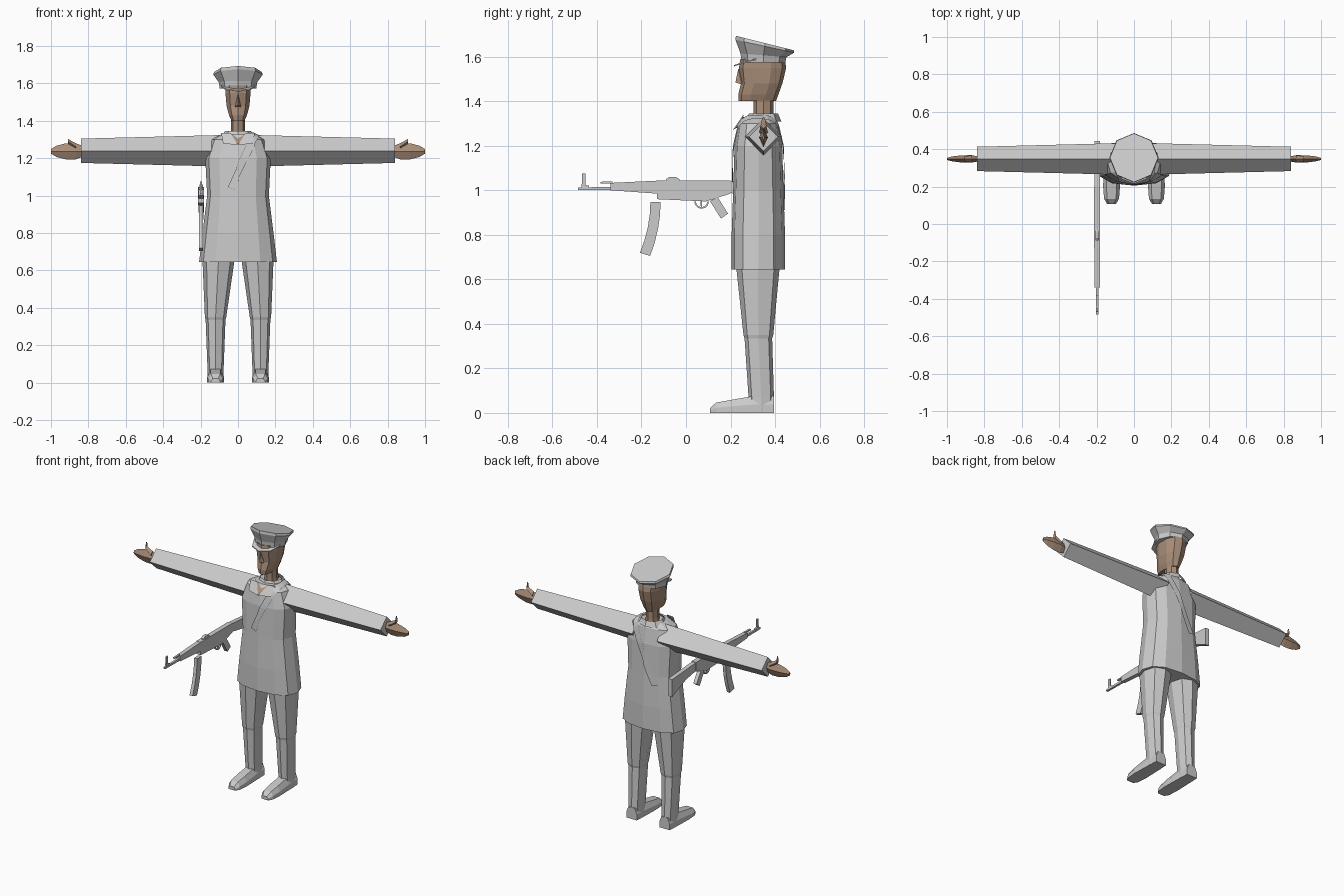
import bpy, bmesh
from math import sin, cos, pi, copysign
from mathutils import Vector

if "Cube" in bpy.data.objects:
    bpy.data.objects.remove(bpy.data.objects["Cube"])

SPINE = 0.325     # depth of the body's centre line
ARM_Y = 0.348     # depth of the arms
ARM_Z = 1.24      # height of the arms
GUN_X = -0.197    # side position of the rifle
SIDES = (("left", 1), ("right", -1))


def material(name, *rgb):
    mat = bpy.data.materials.new(name)
    mat.use_nodes = True
    mat.diffuse_color = (*rgb, 1)
    bsdf = mat.node_tree.nodes["Principled BSDF"]
    bsdf.inputs["Base Color"].default_value = (*rgb, 1)
    bsdf.inputs["Roughness"].default_value = 0.8
    return mat


GREY = material("grey cloth", 0.6, 0.6, 0.6)
SKIN = material("brown skin", 0.4, 0.27, 0.19)


def add_object(name, bm, mat):
    bmesh.ops.recalc_face_normals(bm, faces=bm.faces)
    mesh = bpy.data.meshes.new(name)
    bm.to_mesh(mesh)
    bm.free()
    mesh.materials.append(mat)
    ob = bpy.data.objects.new(name, mesh)
    bpy.context.scene.collection.objects.link(ob)
    return ob


def loft(name, rings, mat=GREY, closed=True, caps=True):
    """Skin a row of equal point rings; open rings give a ribbon."""
    bm = bmesh.new()
    rows = [[bm.verts.new(point) for point in ring] for ring in rings]
    count = len(rows[0])
    for row, after in zip(rows, rows[1:]):
        for i in range(count if closed else count - 1):
            j = (i + 1) % count
            bm.faces.new((row[i], row[j], after[j], after[i]))
    if closed and caps:
        bm.faces.new(rows[0])
        bm.faces.new(rows[-1])
    return add_object(name, bm, mat)


def hull(name, points, mat):
    bm = bmesh.new()
    for point in points:
        bm.verts.new(point)
    bmesh.ops.convex_hull(bm, input=bm.verts)
    return add_object(name, bm, mat)


def oval(z, width, depth, x=0, y=SPINE, sides=8, power=1.0, tilt=0.0):
    """Level ring; a low power squares it, tilt lowers its back."""
    def soft(value):
        return copysign(abs(value) ** power, value) if abs(value) > 1e-6 else 0
    ring = []
    for i in range(sides):
        angle = 2 * pi * i / sides
        dy = depth * soft(cos(angle))
        ring.append((x + width * soft(sin(angle)), y + dy, z - tilt * dy))
    return ring


def diamond(x, z, radius, flat=1.0):
    """Upright four-sided ring across an arm."""
    corners = [i * pi / 2 for i in range(4)]
    return [(x, ARM_Y + radius * flat * sin(a), z + radius * cos(a)) for a in corners]


def rect(x, y, z, half_x, half_y=0, half_z=0):
    """Rectangle lying across y or z, depending on which half size is given."""
    corners = ((-1, -1), (1, -1), (1, 1), (-1, 1))
    return [(x + half_x * i, y + half_y * j, z + half_z * j) for i, j in corners]


def bar(name, half_x, *stations):
    """Rifle part running along y through stations of (y, bottom, top)."""
    return loft(name, [rect(GUN_X, y, (low + top) / 2, half_x, half_z=(top - low) / 2)
                       for y, low, top in stations])


# Coat: flared skirt, waist, chest and sloping shoulders
coat = loft("coat", [oval(z, width, depth, sides=12, power=0.8) for z, width, depth in (
    (0.645, 0.208, 0.12), (0.8, 0.19, 0.12), (1, 0.165, 0.113),
    (1.2, 0.175, 0.107), (1.3, 0.14, 0.09), (1.33, 0.085, 0.07))])

# Collar, lapels and open neckline
loft("collar", [oval(1.31, 0.095, 0.08, y=ARM_Y), oval(1.345, 0.07, 0.065, y=ARM_Y)], caps=False)
hull("neckline", [(-0.05, 0.26, 1.33), (0.05, 0.26, 1.33), (0, 0.212, 1.275), (0, 0.3, 1.3)], SKIN)
for side, s in SIDES:
    loft(side + "_lapel", [[(s * 0.04, 0.255, 1.335), (s * 0.09, 0.26, 1.335)],
                           [(0, 0.21, 1.27), (s * 0.08, 0.225, 1.28)]], closed=False)

# Shoulder strap: a slanting half loop settled onto the coat
half_strap = Vector((0.02, 0, -0.006))
steps = 32
ribbon = []
for i in range(steps + 1):
    angle = 1.1 * pi * i / steps
    centre = Vector((0.14 * sin(angle) - 0.04, SPINE - 0.16 * cos(angle), 1.04 + 0.3 * sin(angle)))
    ribbon.append((centre - half_strap, centre + half_strap))
strap = loft("shoulder_strap", ribbon, closed=False)
wrap = strap.modifiers.new("follow_coat", "SHRINKWRAP")
wrap.target = coat
wrap.wrap_mode = "ABOVE_SURFACE"
wrap.offset = 0.008

# Neck, head and nose
loft("neck", [oval(1.28, 0.045, 0.055, y=ARM_Y), oval(1.35, 0.038, 0.045, y=ARM_Y),
              oval(1.43, 0.038, 0.045, y=ARM_Y)], SKIN)
loft("head", [oval(z, width, depth, y=y, sides=10, power=0.85) for z, width, depth, y in (
    (1.4, 0.036, 0.084, 0.32), (1.43, 0.05, 0.09, SPINE), (1.48, 0.064, 0.093, 0.34),
    (1.55, 0.07, 0.106, 0.344), (1.59, 0.07, 0.1, 0.344))], SKIN)
hull("nose", [(0, 0.235, 1.545), (0, 0.222, 1.485), (0, 0.27, 1.5),
              (-0.016, 0.25, 1.475), (0.016, 0.25, 1.475)], SKIN)

# Peaked cap: band, flared crown with a sloping top, slanted visor disc
brim = oval(1.606, 0.103, 0.103, y=ARM_Y, tilt=0.08)
loft("cap_band", [oval(1.573, 0.098, 0.098, y=ARM_Y), brim])
loft("cap_crown", [brim, oval(1.647, 0.132, 0.132, y=0.354, tilt=0.22),
                   oval(1.661, 0.128, 0.13, y=0.354, tilt=0.25)])
loft("cap_visor", [oval(z, 0.092, 0.085, y=0.3, tilt=-0.3) for z in (1.582, 1.588)])

for side, s in SIDES:
    # Diamond-section sleeve
    loft(side + "_sleeve", [diamond(s * 0.09, ARM_Z, 0.084), diamond(s * 0.84, ARM_Z, 0.065)])
    # Flat hand with a raised thumb
    loft(side + "_hand", [diamond(s * x, ARM_Z - 0.003, radius, 0.45) for x, radius in (
        (0.82, 0.025), (0.87, 0.044), (0.92, 0.043), (0.97, 0.03), (1, 0.012))], SKIN)
    loft(side + "_thumb", [diamond(s * x, z, radius) for x, z, radius in (
        (0.865, 1.26, 0.02), (0.91, 1.29, 0.013), (0.91, 1.325, 0.006))], SKIN)
    # Tapered trouser leg stepping in to the boot shaft
    loft(side + "_leg", [oval(z, width, depth, x=s * x, y=y, power=0.85)
                         for z, width, depth, x, y in (
        (0.68, 0.088, 0.1, 0.103, 0.323), (0.35, 0.057, 0.067, 0.12, SPINE),
        (0.335, 0.053, 0.062, 0.12, SPINE), (0.07, 0.043, 0.057, 0.12, 0.338),
        (0, 0.042, 0.057, 0.12, 0.338))])
    # Foot with a bevelled upper, narrowing to the toe
    upper = ((-1, 0), (1, 0), (1, 0.5), (0.6, 1), (-0.6, 1), (-1, 0.5))
    loft(side + "_foot", [[(s * 0.12 + half * i, y, top * j) for i, j in upper]
                          for y, half, top in (
        (0.395, 0.038, 0.075), (0.3, 0.042, 0.075), (0.2, 0.045, 0.058),
        (0.135, 0.04, 0.046), (0.108, 0.024, 0.022))])

# Rifle
bar("rifle_barrel", 0.007, (-0.485, 1.002, 1.012), (-0.33, 1, 1.016))
bar("rifle_gas_tube", 0.006, (-0.385, 1.03, 1.038), (-0.33, 1.03, 1.04))
bar("rifle_handguard", 0.014, (-0.34, 1, 1.033), (-0.13, 0.985, 1.043))
bar("rifle_receiver", 0.016, (-0.13, 0.96, 1.045), (0.09, 0.95, 1.045), (0.2, 0.985, 1.045))
bar("rifle_stock", 0.014, (0.2, 0.988, 1.042), (0.3, 0.97, 1.035), (0.445, 0.91, 1.025))
bar("front_sight_base", 0.006, (-0.47, 1.005, 1.028), (-0.435, 1.005, 1.02))
bar("front_sight_post", 0.005, (-0.468, 1.01, 1.075), (-0.452, 1.01, 1.075))
bar("rear_sight", 0.01, (-0.09, 1.04, 1.05), (-0.075, 1.04, 1.06),
    (-0.045, 1.04, 1.06), (-0.03, 1.04, 1.05))
loft("rifle_grip", [rect(GUN_X, 0.125, 0.96, 0.012, 0.018, 0.008),
                    rect(GUN_X, 0.173, 0.884, 0.012, 0.016, 0.011)])
bar("trigger", 0.004, (0.065, 0.93, 0.96), (0.072, 0.925, 0.96))

# Trigger guard: half hoop under the receiver
hoop = []
for i in range(7):
    angle = pi * i / 6
    hoop.append([(GUN_X + dx, 0.07 + r * cos(angle), 0.95 - r * sin(angle))
                 for dx, r in ((-0.005, 0.033), (0.005, 0.033), (0.005, 0.026), (-0.005, 0.026))])
loft("trigger_guard", hoop)

# Curved magazine hanging below
loft("magazine", [rect(GUN_X, -0.137 - 0.047 * t * t, 0.947 - 0.235 * t, 0.011, 0.023, -0.007 * t)
                  for t in (0, 0.25, 0.5, 0.75, 1)])
